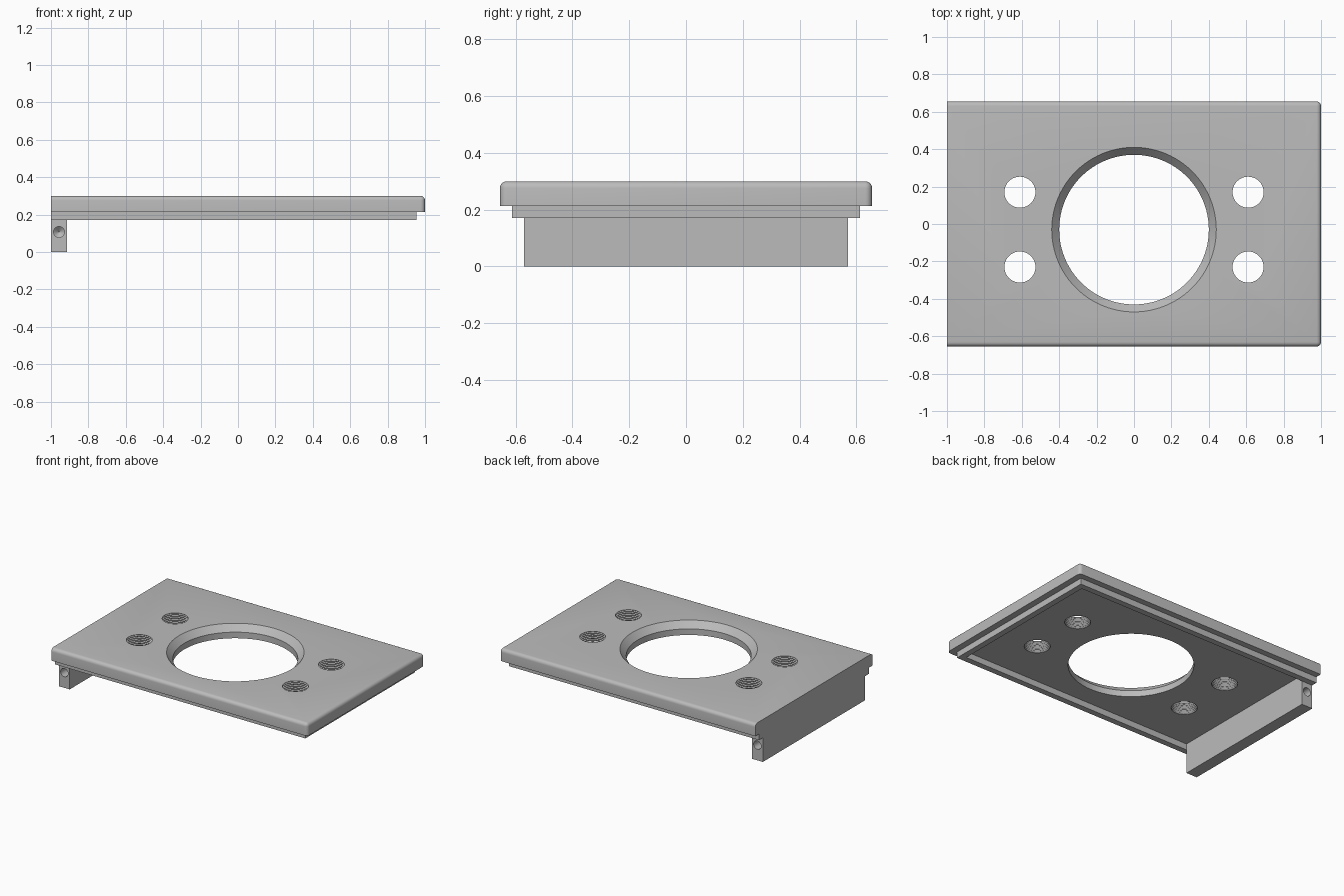
import bpy, bmesh, math
from mathutils import Matrix

if "Cube" in bpy.data.objects:
    bpy.data.objects.remove(bpy.data.objects["Cube"], do_unlink=True)

GREY = (0.5, 0.5, 0.5, 1)
mat = bpy.data.materials.new("machined grey")
mat.use_nodes = True
mat.diffuse_color = GREY
mat.node_tree.nodes["Principled BSDF"].inputs["Base Color"].default_value = GREY

TOP, UNDER, LIP_Z = 0.30, 0.213, 0.17
HALF_Y = 0.655
FILLET = 0.024


def add_object(name, bm):
    bmesh.ops.recalc_face_normals(bm, faces=bm.faces[:])
    mesh = bpy.data.meshes.new(name)
    bm.to_mesh(mesh)
    bm.free()
    mesh.materials.append(mat)
    obj = bpy.data.objects.new(name, mesh)
    bpy.context.collection.objects.link(obj)
    return obj


def prism(outline, z0, z1):
    """Extrude a flat outline from z0 up to z1."""
    bm = bmesh.new()
    face = bm.faces.new([bm.verts.new((x, y, z0)) for x, y in outline])
    up = bmesh.ops.extrude_face_region(bm, geom=[face])["geom"]
    verts = [v for v in up if isinstance(v, bmesh.types.BMVert)]
    bmesh.ops.translate(bm, verts=verts, vec=(0, 0, z1 - z0))
    return bm


def box(x0, x1, half_y, z0, z1):
    return prism([(x0, -half_y), (x1, -half_y), (x1, half_y), (x0, half_y)], z0, z1)


def turned(name, profile, matrix, sides):
    """Closed solid of revolution from (radius, height) points."""
    bm = bmesh.new()
    rings = []
    for r, h in profile:
        rings.append([bm.verts.new((r * math.cos(2 * math.pi * i / sides),
                                    r * math.sin(2 * math.pi * i / sides), h))
                      for i in range(sides)])
    for a, b in zip(rings, rings[1:]):
        for i in range(sides):
            j = (i + 1) % sides
            bm.faces.new((a[i], a[j], b[j], b[i]))
    bm.faces.new(rings[0])
    bm.faces.new(rings[-1])
    bmesh.ops.transform(bm, matrix=matrix, verts=bm.verts[:])
    obj = add_object(name, bm)
    obj.hide_render = True
    return obj


def cut(target, cutters):
    bpy.context.view_layer.objects.active = target
    for cutter in cutters:
        mod = target.modifiers.new("cut", 'BOOLEAN')
        mod.operation = 'DIFFERENCE'
        mod.solver = 'EXACT'
        mod.object = cutter
        bpy.ops.object.modifier_apply(modifier=mod.name)
        bpy.data.objects.remove(cutter, do_unlink=True)


def smooth(obj):
    bpy.ops.object.select_all(action='DESELECT')
    obj.select_set(True)
    bpy.context.view_layer.objects.active = obj
    bpy.ops.object.shade_smooth_by_angle(angle=math.radians(25))


# Cover plate: rounded along every upper edge except the straight hinge-side end
bm = box(-1, 1, HALF_Y, UNDER, TOP)
rounded = []
for e in bm.edges:
    mid = (e.verts[0].co + e.verts[1].co) / 2
    upper = mid.z > TOP - 0.001 and mid.x > -0.9
    corner = mid.x > 0.9 and abs(mid.y) > 0.6 and UNDER < mid.z - 0.01 < TOP - 0.02
    if upper or corner:
        rounded.append(e)
bmesh.ops.bevel(bm, geom=rounded, offset=FILLET, segments=5, profile=0.5,
                affect='EDGES')
plate = add_object("cover_plate", bm)

# Large central opening with a conical lead-in
opening = turned("opening_cutter",
                 [(0.40, 0.15), (0.40, 0.256), (0.44, TOP), (0.449, TOP + 0.01)],
                 Matrix.Translation((0, -0.03, 0)), 96)

# Four threaded holes
THREADS = 7
pitch = (TOP - UNDER) / THREADS
thread = [(0.083, UNDER - 0.02)]
for i in range(THREADS):
    thread.append((0.083, UNDER + (i + 0.08) * pitch))
    thread.append((0.090, UNDER + (i + 0.5) * pitch))
thread += [(0.083, TOP - 0.08 * pitch), (0.083, TOP + 0.02)]
holes = [turned("thread_cutter", thread, Matrix.Translation((x, y, 0)), 40)
         for x in (-0.61, 0.61) for y in (-0.23, 0.17)]
cut(plate, [opening] + holes)
smooth(plate)

# U-shaped locating lip under the plate, open at the bar end
X_OUT, Y_OUT, WALL = 0.955, 0.613, 0.042
x_in, y_in = X_OUT - WALL, Y_OUT - WALL
lip = add_object("locating_lip", prism(
    [(-1, -Y_OUT), (X_OUT, -Y_OUT), (X_OUT, Y_OUT), (-1, Y_OUT),
     (-1, y_in), (x_in, y_in), (x_in, -y_in), (-1, -y_in)], LIP_Z, UNDER))

# End bar hanging between the lip arms, with a drilled pivot hole in each end
bar = add_object("end_bar", box(-1, -0.915, y_in, 0, UNDER))
drill = [(0.029, -0.02), (0.029, 0.10), (0.002, 0.125)]
cut(bar, [turned("pivot_cutter", drill,
                 Matrix.Translation((-0.957, side * y_in, 0.107))
                 @ Matrix.Rotation(side * math.pi / 2, 4, 'X'), 32)
          for side in (-1, 1)])
smooth(bar)
